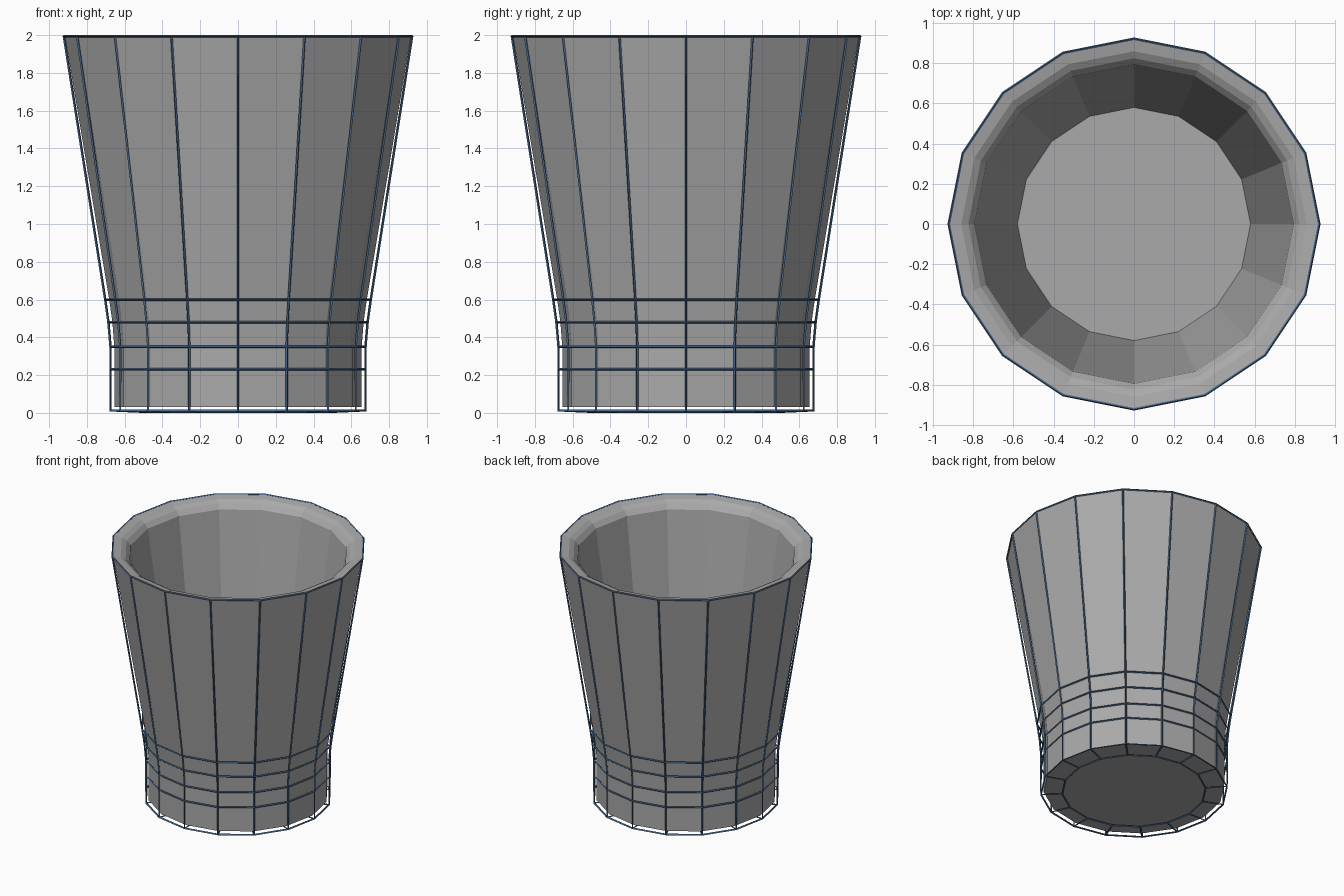
import bpy, bmesh, math

if "Cube" in bpy.data.objects:
    bpy.data.objects.remove(bpy.data.objects["Cube"])

SIDES = 16


def lathe(name, profile, color, cap_start=False, cap_end=False):
    """Revolve (radius, z) points into a faceted 16-sided surface."""
    bm = bmesh.new()
    rings = []
    for r, z in profile:
        rings.append([bm.verts.new((r * math.cos(math.tau * i / SIDES),
                                    r * math.sin(math.tau * i / SIDES), z))
                      for i in range(SIDES)])
    for a, b in zip(rings, rings[1:]):
        for i in range(SIDES):
            j = (i + 1) % SIDES
            bm.faces.new((a[i], a[j], b[j], b[i]))
    if cap_start:
        bm.faces.new(rings[0][::-1])
    if cap_end:
        bm.faces.new(rings[-1])
    mesh = bpy.data.meshes.new(name)
    bm.to_mesh(mesh)
    bm.free()
    mat = bpy.data.materials.new(name + "_color")
    mat.diffuse_color = color
    mat.use_nodes = True
    mat.node_tree.nodes["Principled BSDF"].inputs["Base Color"].default_value = mat.diffuse_color
    mesh.materials.append(mat)
    obj = bpy.data.objects.new(name, mesh)
    bpy.context.collection.objects.link(obj)
    return obj


# Solid cup: base, outer wall, bevelled lip, inner wall, floor
lathe("cup_body", [
    (0.51, 0.03), (0.655, 0.03), (0.655, 0.23), (0.655, 0.35),
    (0.665, 0.48), (0.682, 0.60), (0.916, 1.995),
    (0.86, 1.985), (0.825, 1.965), (0.795, 1.93), (0.58, 0.52),
], (0.4, 0.4, 0.4, 1), cap_start=True, cap_end=True)

# Thin bar cage around the outside, spoked under the base
cage = lathe("wire_cage", [
    (0.52, 0.007), (0.675, 0.012), (0.675, 0.23), (0.675, 0.35),
    (0.686, 0.48), (0.703, 0.60), (0.922, 1.995),
], (0.07, 0.15, 0.28, 1))
wire = cage.modifiers.new("bars", 'WIREFRAME')
wire.thickness = 0.013
wire.offset = 0
wire.use_even_offset = True
wire.use_boundary = True
wire.use_replace = True
